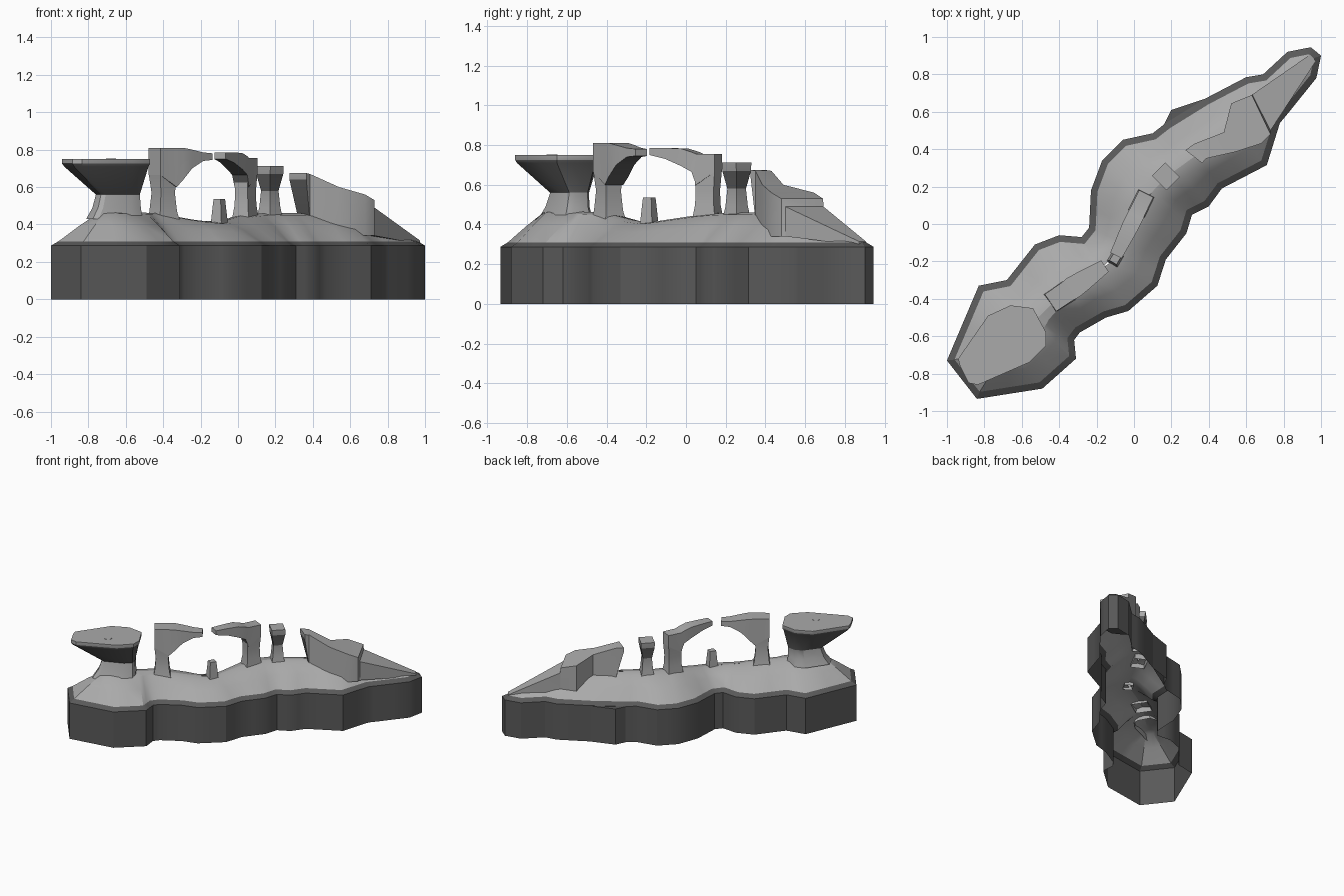
import bpy, bmesh, math
from mathutils import Vector

if "Cube" in bpy.data.objects:
    bpy.data.objects.remove(bpy.data.objects["Cube"])


def material(name, v):
    m = bpy.data.materials.new(name)
    m.diffuse_color = (v, v, v, 1)
    m.use_nodes = True
    m.node_tree.nodes["Principled BSDF"].inputs["Base Color"].default_value = m.diffuse_color
    return m


LIGHT = material("light_stone", 0.40)
DARK = material("dark_stone", 0.10)


def finish(name, bm, rule):
    """Turn a bmesh into an object; rule(face) is true on dark faces."""
    bmesh.ops.remove_doubles(bm, verts=bm.verts, dist=0.0005)
    bmesh.ops.recalc_face_normals(bm, faces=bm.faces)
    bm.normal_update()
    me = bpy.data.meshes.new(name)
    me.materials.append(LIGHT)
    me.materials.append(DARK)
    for f in bm.faces:
        f.material_index = int(rule(f))
    bm.to_mesh(me)
    bm.free()
    ob = bpy.data.objects.new(name, me)
    bpy.context.collection.objects.link(ob)
    bpy.ops.object.select_all(action='DESELECT')
    ob.select_set(True)
    bpy.context.view_layer.objects.active = ob
    bpy.ops.object.shade_smooth_by_angle(angle=math.radians(30))
    return ob


def underside(f):
    return f.normal.z < -0.15


def loft(name, rings, rule=underside, caps=(True, True)):
    bm = bmesh.new()
    vr = [[bm.verts.new(p) for p in r] for r in rings]
    n = len(vr[0])
    for a, b in zip(vr, vr[1:]):
        for i in range(n):
            j = (i + 1) % n
            bm.faces.new((a[i], a[j], b[j], b[i]))
    if caps[0]:
        bm.faces.new(vr[0])
    if caps[1]:
        bm.faces.new(vr[-1])
    return finish(name, bm, rule)


def column(name, centre, d, levels):
    """Vertical loft; levels are (z, half along, half across)."""
    c, d = Vector(centre), Vector(d).normalized()
    e = Vector((-d.y, d.x))
    rings = []
    for z, a, b in levels:
        pts = [c + d * a * s + e * b * t for s, t in ((-1, -1), (1, -1), (1, 1), (-1, 1))]
        rings.append([(p.x, p.y, z) for p in pts])
    return loft(name, rings, caps=(False, True))


def arm(name, centre, d, steps):
    """Horizontal loft; steps are (distance, z under, z top, half width)."""
    c, d = Vector(centre), Vector(d).normalized()
    e = Vector((-d.y, d.x))
    rings = []
    for s, zb, zt, w in steps:
        l, r = c + d * s + e * w, c + d * s - e * w
        rings.append([(l.x, l.y, zb), (r.x, r.y, zb), (r.x, r.y, zt), (l.x, l.y, zt)])
    return loft(name, rings)


# Island shoreline, clockwise from the west end
outline = [Vector(p) for p in (
    (-1, -.73), (-.83, -.33), (-.68, -.30), (-.53, -.11), (-.40, -.06), (-.28, -.07),
    (-.24, -.02), (-.23, .18), (-.17, .34), (-.06, .45), (.10, .485), (.17, .54),
    (.38, .67), (.60, .785), (.69, .80), (.82, .92), (.945, .945), (1, .90),
    (.975, .78), (.83, .60), (.78, .54), (.71, .315), (.47, .19), (.40, .095),
    (.31, .05), (.28, -.05), (.17, -.19), (.125, -.33), (-.03, -.465), (-.15, -.50),
    (-.29, -.58), (-.32, -.62), (-.31, -.72), (-.49, -.88), (-.84, -.935))]

# Spine of the hill
ridge = [Vector(p) for p in (
    (-.68, -.66, .47), (-.42, -.41, .46), (-.24, -.28, .425), (-.10, -.19, .41),
    (.04, .11, .455), (.17, .25, .46), (.35, .38, .46), (.55, .52, .43), (.92, .87, .32))]


def inset(pts, w):
    out = []
    for i, p in enumerate(pts):
        a = (p - pts[i - 1]).normalized()
        b = (pts[(i + 1) % len(pts)] - p).normalized()
        na, nb = Vector((a.y, -a.x)), Vector((b.y, -b.x))
        m = (na + nb).normalized()
        out.append(p + m * w / max(m.dot(na), 0.6))
    return out


def densify(pts):
    out = []
    for i, p in enumerate(pts):
        out += [p, (p + pts[(i + 1) % len(pts)]) / 2]
    return out


def on_ridge(p):
    best = None
    for a, b in zip(ridge, ridge[1:]):
        d = (b - a).xy
        t = min(1, max(0, (p - a.xy).dot(d) / d.length_squared))
        q = a.lerp(b, t)
        if best is None or (q.xy - p).length < (best.xy - p).length:
            best = q
    return best


shore = densify(inset(outline, .035))

# Cliff wall with a bevelled dark lip, open underneath
outer = densify(outline)
loft("island_wall", [[(p.x, p.y, 0) for p in outer], [(p.x, p.y, .287) for p in outer],
                     [(p.x, p.y, .31) for p in shore]],
     rule=lambda f: True, caps=(False, False))

# Rounded hill from the lip up to the spine
rings = [[], [], [], []]
for p in shore:
    q = on_ridge(p)
    for ring, t, h in zip(rings, (0, .4, .75, 1), (0, .52, .93, 1)):
        xy = p.lerp(q.xy, t)
        ring.append((xy.x, xy.y, .31 + (q.z - .31) * h))
hill = bmesh.new()
vr = [[hill.verts.new(p) for p in r] for r in rings]
for a, b in zip(vr, vr[1:]):
    for i in range(len(a)):
        j = (i + 1) % len(a)
        hill.faces.new((a[i], a[j], b[j], b[i]))
finish("island_hill", hill, lambda f: False)
for f in bpy.context.object.data.polygons:   # hill always faces up
    if f.normal.z < 0:
        f.flip()

# Small buttress on the back wall
butt = ((.16, .53), (.20, .61), (.38, .67))
loft("wall_buttress", [[(x, y, 0) for x, y in butt], [(x, y, .285) for x, y in butt]],
     rule=lambda f: True, caps=(False, True))

# West table rock: flared base, neck and wide flat cap
cap = ((-.94, -.72), (-.78, -.49), (-.66, -.435), (-.54, -.45), (-.47, -.58),
       (-.47, -.65), (-.56, -.74), (-.835, -.86), (-.885, -.85), (-.93, -.76))
cx, cy = -.68, -.645
table = []
for z, sx, sy, ox, oy in ((.43, .64, .64, .035, .04), (.49, .55, .52, .045, .05),
                          (.56, .50, .46, .05, .06), (.71, .96, .96, 0, 0),
                          (.725, 1, 1, 0, 0), (.75, 1, 1, 0, 0)):
    table.append([(cx + ox + (x - cx) * sx, cy + oy + (y - cy) * sy, z) for x, y in cap])
loft("table_rock", table, caps=(False, True))
disc = [(-.68 + .027 * math.cos(a * math.pi / 6), -.675 + .027 * math.sin(a * math.pi / 6))
        for a in range(12)]
loft("table_disc", [[(x, y, .745) for x, y in disc], [(x, y, .752) for x, y in disc]])

# Broken arch, west half
w_c, w_d = (-.40, -.39), (.83, .56)
column("arch_west_column", w_c, w_d,
       [(.42, .066, .062), (.47, .054, .052), (.57, .045, .045), (.67, .056, .055)])
arm("arch_west_arm", w_c, w_d,
    [(-.056, .665, .81, .055), (.05, .60, .81, .056), (.09, .64, .81, .06),
     (.15, .70, .80, .055), (.23, .74, .785, .045), (.295, .745, .78, .036)])

# Broken arch, east half
e_c, e_d = (.04, .11), (-.44, -.90)
column("arch_east_column", e_c, e_d,
       [(.41, .066, .052), (.50, .052, .040), (.57, .050, .037), (.67, .058, .042)])
arm("arch_east_arm", e_c, e_d,
    [(-.058, .665, .755, .042), (.045, .60, .755, .043), (.07, .665, .765, .045),
     (.13, .695, .782, .045), (.22, .73, .785, .04), (.31, .75, .785, .034)])

# Fallen stub between the arch halves, and the lone pillar
column("arch_stub", (-.10, -.185), (.5, .86), [(.39, .036, .034), (.535, .024, .022)])
column("lone_pillar", (.17, .255), (1, 1),
       [(.43, .050, .050), (.49, .040, .040), (.58, .033, .033), (.67, .050, .052),
        (.712, .050, .055)])

# East ramp: overhanging cliff, stepped top and long slope to the tip
ramp = (((.275, .395), (.365, .325), .64, .675), ((.325, .43), (.385, .35), .42, .67),
        ((.48, .49), (.54, .385), .36, .60), ((.52, .645), (.68, .43), .34, .56),
        ((.63, .69), (.73, .48), .34, .53), ((.632, .692), (.73, .50), .34, .49),
        ((.94, .905), (.972, .87), .295, .315))
loft("east_ramp", [[(*l, zb), (*r, zb), (*r, zt), (*l, zt)] for l, r, zb, zt in ramp])
